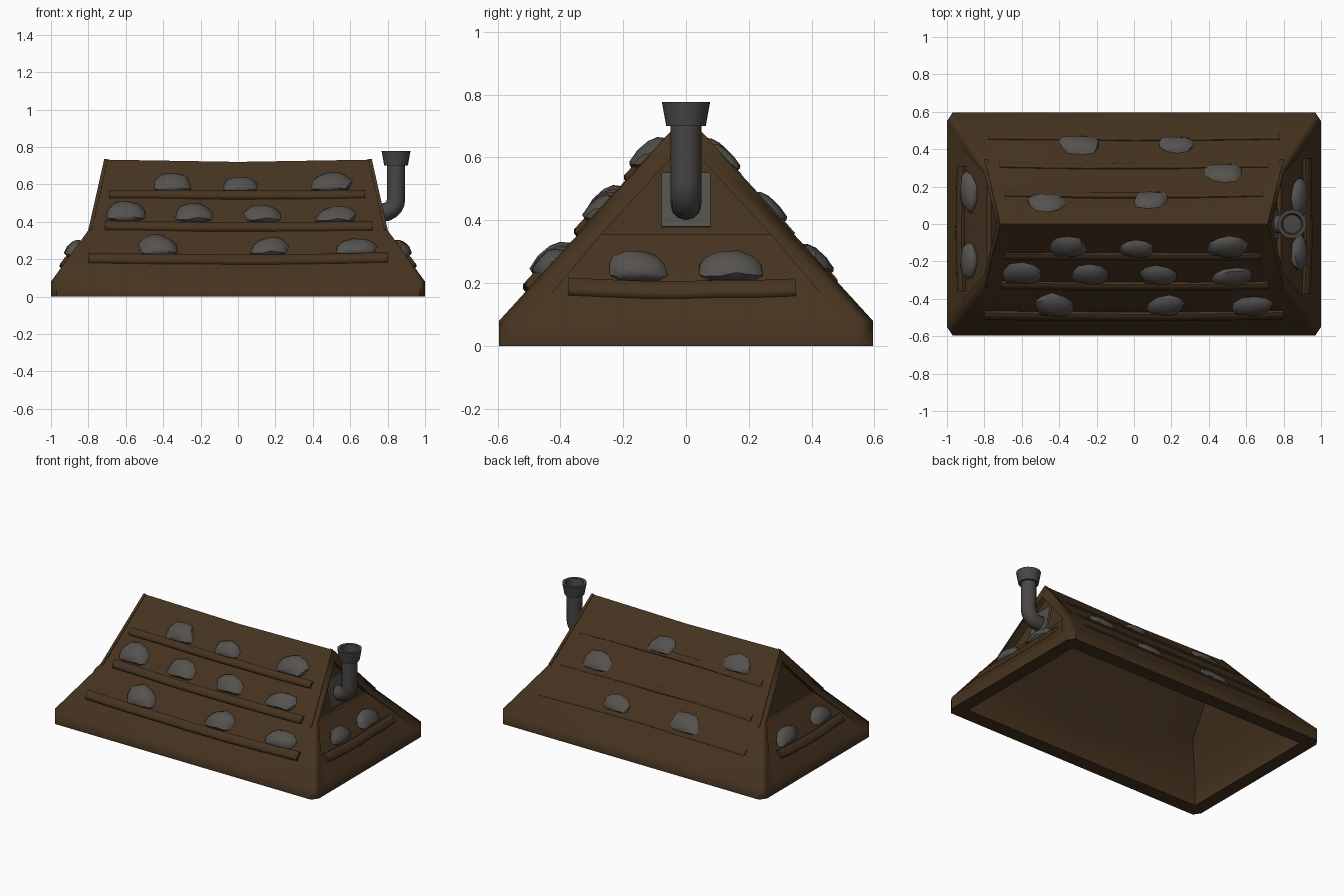
import bpy, bmesh, math, random
from mathutils import Matrix, Vector

if "Cube" in bpy.data.objects:
    bpy.data.objects.remove(bpy.data.objects["Cube"])

random.seed(4)


def material(name, rgb):
    m = bpy.data.materials.new(name)
    m.diffuse_color = (*rgb, 1)
    m.use_nodes = True
    m.node_tree.nodes["Principled BSDF"].inputs["Base Color"].default_value = m.diffuse_color
    return m


WOOD = material("brown wood", (0.061, 0.033, 0.014))
STONE = material("grey stone", (0.090, 0.084, 0.077))
IRON = material("dark iron", (0.066, 0.062, 0.058))
PLATE = material("plate grey", (0.086, 0.084, 0.079))


def finish(name, bm, mat, smooth=None):
    bmesh.ops.recalc_face_normals(bm, faces=bm.faces)
    me = bpy.data.meshes.new(name)
    bm.to_mesh(me)
    bm.free()
    me.materials.append(mat)
    ob = bpy.data.objects.new(name, me)
    bpy.context.collection.objects.link(ob)
    if smooth:
        shade(ob, smooth)
    return ob


def shade(ob, degrees):
    bpy.ops.object.select_all(action='DESELECT')
    ob.select_set(True)
    bpy.context.view_layer.objects.active = ob
    bpy.ops.object.shade_smooth_by_angle(angle=math.radians(degrees))


# Roof shell: one quarter, repeated over both symmetry planes
M, M0 = (0, .595, .08), (0, .595, 0)          # long eave middle
P, P0 = (.97, .595, .08), (.97, .595, 0)      # clipped corner
Q, Q0 = (1, .55, .08), (1, .55, 0)
N, N0 = (1, 0, .08), (1, 0, 0)                # short eave middle
A = (1, .5, .08)
B, C, R = (.8, .344, .355), (.715, 0, .732), (0, 0, .72)
B1, C1 = (.8, .27, .355), (.734, 0, .65)      # inner edge of end boards
B2, N2 = (.785, .27, .355), (.785, 0, .355)   # top of the end skirt
G, G0, T = (.765, .27, .355), (.765, 0, .355), (.70, 0, .65)  # gable
m0, i0, n0 = (0, .5, 0), (.91, .5, 0), (.91, 0, 0)            # lining
m1, i1, n1 = (0, .5, .157), (.91, .5, .157), (.91, 0, .157)
b, nb, t, r = (.755, .34, .335), (.755, 0, .335), (.68, 0, .695), (0, 0, .695)
quarter = [
    (M, P, B), (M, B, C, R),
    (M, P, P0, M0), (P, Q, Q0, P0), (Q, A, N, N0, Q0),
    (P, Q, B), (Q, A, B1, B), (B, B1, C1, C),
    (A, N, N2, B2), (A, B1, B2), (B2, N2, G0, G), (B1, B2, G),
    (B1, G, T, C1), (G, G0, T),
    (M0, P0, i0, m0), (P0, Q0, i0), (Q0, N0, n0, i0),
    (m0, i0, i1, m1), (i0, n0, n1, i1), (m1, i1, b), (m1, b, t, r),
    (i1, n1, nb, b), (b, nb, t)]
bm = bmesh.new()
for sx in (1, -1):
    for sy in (1, -1):
        for poly in quarter:
            bm.faces.new([bm.verts.new((x * sx, y * sy, z)) for x, y, z in poly])
bmesh.ops.remove_doubles(bm, verts=bm.verts, dist=1e-4)
shell = finish("roof_shell", bm, WOOD, 46)
weighted = shell.modifiers.new("even_shading", 'WEIGHTED_NORMAL')
weighted.keep_sharp = True

# Raised boards along the gable rakes
for sx in (1, -1):
    for sy in (1, -1):
        bm = bmesh.new()
        top, low, back = Vector(C), Vector(B), Vector((-.018, 0, 0))
        ring = [top, low, low + back, top + back]
        lo = [bm.verts.new((v.x * sx, v.y * sy, v.z)) for v in ring]
        hi = [bm.verts.new((v.x * sx, (v.y + .004 * (i in (1, 2))) * sy, v.z + .004))
              for i, v in enumerate(ring)]
        bm.faces.new(lo)
        bm.faces.new(hi)
        for i in range(4):
            j = (i + 1) % 4
            bm.faces.new((lo[i], lo[j], hi[j], hi[i]))
        finish("rake_board", bm, WOOD)

# Each side: turn about z, eave distance, run per unit of height
SIDES = {"front": (0, .595, .9126), "right": (90, 1, .727),
         "back": (180, .595, .9126), "left": (-90, 1, .727)}


def on_slope(side, u, z):
    """Matrix with local x along the eave, y up the slope, z outward."""
    turn, reach, k = SIDES[side]
    up = Vector((0, k, 1)).normalized()
    n = Vector((0, -1, k)).normalized()
    frame = Matrix((Vector((1, 0, 0)), up, n)).transposed().to_4x4()
    place = Matrix.Translation((u, -(reach - (z - .08) * k), z))
    return Matrix.Rotation(math.radians(turn), 4, 'Z') @ place @ frame


def plank(side, u0, u1, z, width, depth, sag):
    bm = bmesh.new()
    rings = []
    for i in range(7):
        f = i / 6
        y = -sag * math.sin(math.pi * f) + random.uniform(-.003, .003)
        x = (f - .5) * (u1 - u0)
        rings.append([bm.verts.new((x, y + a * width / 2, c)) for a, c in
                      ((-1, -.006), (-.95, depth * .55), (-.6, depth),
                       (.6, depth), (.95, depth * .7), (1, -.006))])
    for p, q in zip(rings, rings[1:]):
        for i in range(6):
            j = (i + 1) % 6
            bm.faces.new((p[i], p[j], q[j], q[i]))
    bm.faces.new(rings[0])
    bm.faces.new(rings[-1])
    bm.transform(on_slope(side, (u0 + u1) / 2, z))
    finish(side + "_plank", bm, WOOD, 50)


def stone(side, u, z, w, h, depth):
    k = SIDES[side][2]
    bm = bmesh.new()
    bmesh.ops.create_icosphere(bm, subdivisions=2, radius=1)
    skew = random.uniform(-.3, .3)
    length = h * math.hypot(1, k)
    for v in bm.verts:
        v.co *= random.uniform(.93, 1.05)
        v.co.x += skew * v.co.y * .6
        v.co.y = max(v.co.y, -.55)            # flat seat on the plank
        v.co = Vector((v.co.x * w / 2, (v.co.y - .22) * length / 1.55,
                       max(v.co.z * depth, -.008)))
    bm.transform(on_slope(side, u, z))
    finish(side + "_stone", bm, STONE, 40)


# Planks
for side, u0, u1, z, width, depth, sag in (
        ("front", -.8, .8, .203, .06, .022, .01),
        ("front", -.71, .72, .376, .055, .02, .008),
        ("front", -.69, .68, .546, .05, .018, .008),
        ("back", -.78, .78, .22, .045, .006, -.01),
        ("back", -.72, .72, .385, .045, .006, -.01),
        ("back", -.69, .69, .555, .045, .006, -.008),
        ("right", -.375, .35, .187, .06, .016, .012),
        ("left", -.31, .36, .187, .06, .016, .012)):
    plank(side, u0, u1, z, width, depth, sag)

# Stones resting on the planks
for side, u, z, w, h, depth in (
        ("front", -.35, .61, .2, .1, .038), ("front", .015, .598, .19, .085, .036),
        ("front", .5, .61, .22, .1, .04), ("front", -.6, .455, .22, .105, .042),
        ("front", -.235, .447, .2, .095, .038), ("front", .13, .442, .2, .09, .038),
        ("front", .525, .435, .22, .085, .038), ("front", -.425, .27, .21, .11, .048),
        ("front", .17, .265, .2, .095, .042), ("front", .63, .263, .22, .09, .042),
        ("back", .29, .278, .22, .1, .027), ("back", -.225, .275, .2, .085, .026),
        ("back", -.48, .442, .21, .1, .026), ("back", .47, .615, .21, .09, .026),
        ("back", -.09, .6, .19, .09, .026),
        ("right", -.155, .255, .195, .09, .04), ("right", .14, .255, .215, .09, .04),
        ("left", -.17, .255, .22, .09, .04), ("left", .2, .255, .2, .09, .04)):
    stone(side, u, z, w, h, depth)

# Wall plate behind the flue, leaning with the gable
bm = bmesh.new()
bmesh.ops.create_cube(bm, size=1)
lean = Matrix.Rotation(math.atan2(-.065, .3), 4, 'Y')
bm.transform(Matrix.Translation((.745, 0, .464)) @ lean @ Matrix.Diagonal((.02, .155, .175, 1)))
finish("flue_plate", bm, PLATE)

# Bent flue pipe
path = [(.72, .45), (.775, .45)]
path += [(.775 + .07 * math.sin(a), .52 - .07 * math.cos(a))
         for a in (math.pi / 2 * i / 5 for i in range(1, 6))]
path.append((.845, .715))
cu = bpy.data.curves.new("flue_pipe", 'CURVE')
cu.dimensions = '3D'
cu.bevel_depth, cu.bevel_resolution, cu.use_fill_caps = .049, 4, True
sp = cu.splines.new('POLY')
sp.points.add(len(path) - 1)
for p, (x, z) in zip(sp.points, path):
    p.co = (x, 0, z, 1)
cu.materials.append(IRON)
pipe = bpy.data.objects.new("flue_pipe", cu)
bpy.context.collection.objects.link(pipe)
bpy.ops.object.select_all(action='DESELECT')
bpy.context.view_layer.objects.active = pipe
pipe.select_set(True)
bpy.ops.object.convert(target='MESH')
shade(bpy.context.view_layer.objects.active, 40)

# Flared, hollow flue cap
bm = bmesh.new()
profile = [(0, .70), (.063, .70), (.077, .777), (.058, .777), (.05, .725), (0, .725)]
vs = [bm.verts.new((.845 + rad, 0, z)) for rad, z in profile]
es = [bm.edges.new(e) for e in zip(vs, vs[1:])]
bmesh.ops.spin(bm, geom=vs + es, cent=(.845, 0, 0), axis=(0, 0, 1),
               angle=2 * math.pi, steps=16)
bmesh.ops.remove_doubles(bm, verts=bm.verts, dist=1e-4)
finish("flue_cap", bm, IRON, 35)
